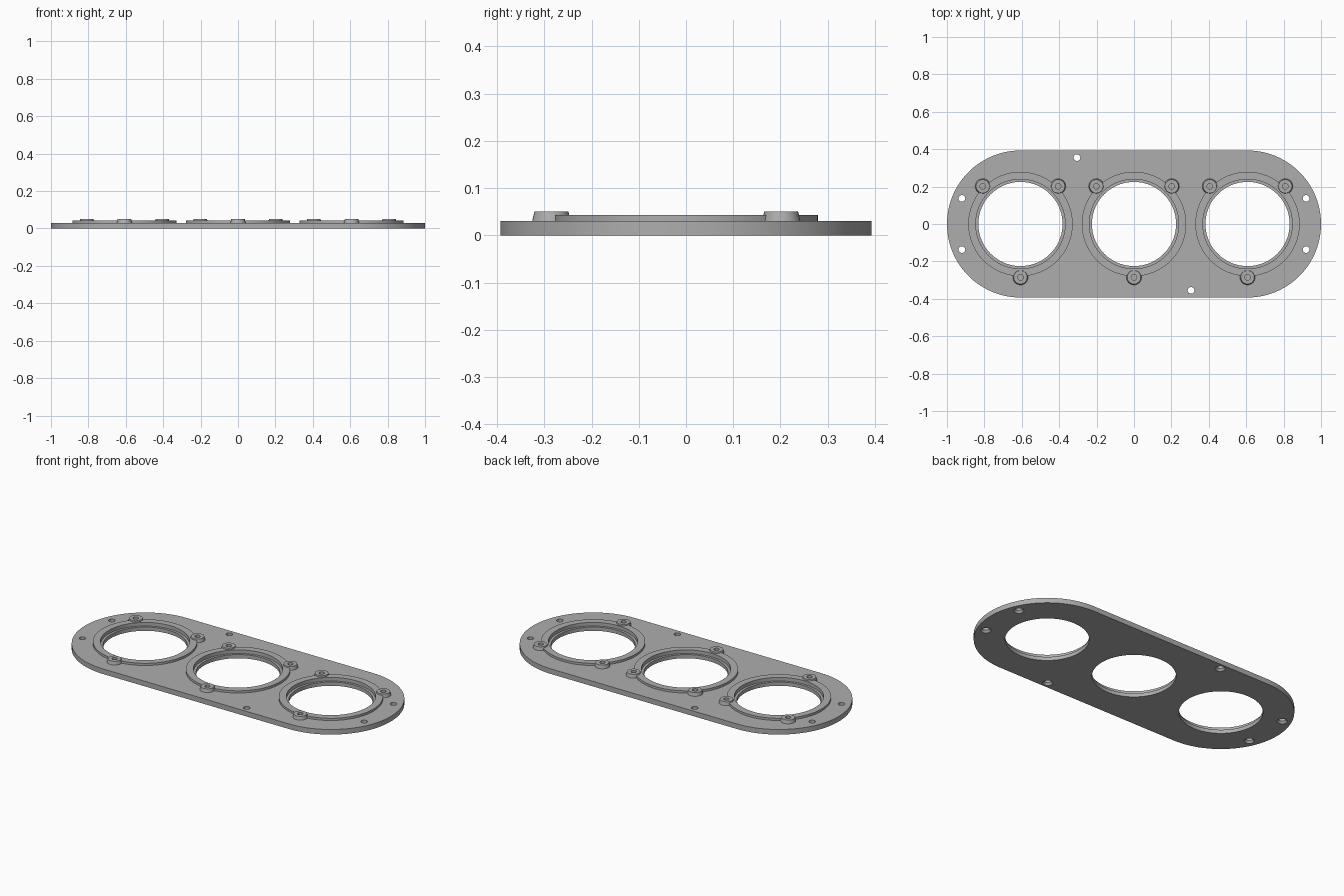
import bpy, bmesh
from math import pi, cos, sin, radians

cube = bpy.data.objects.get("Cube")
if cube:
    bpy.data.objects.remove(cube, do_unlink=True)

GREY = (0.42, 0.42, 0.42, 1)
mat = bpy.data.materials.new("light_grey_metal")
mat.use_nodes = True
mat.diffuse_color = GREY
mat.node_tree.nodes["Principled BSDF"].inputs["Base Color"].default_value = GREY

PITCH = 0.607      # spacing of the openings
END_R = 0.393      # rounded plate ends
PLATE_H = 0.03
RING_H = 0.043
BOSS_H = 0.05


def make_object(name, bm):
    bmesh.ops.recalc_face_normals(bm, faces=bm.faces[:])
    mesh = bpy.data.meshes.new(name)
    bm.to_mesh(mesh)
    bm.free()
    mesh.materials.append(mat)
    obj = bpy.data.objects.new(name, mesh)
    bpy.context.collection.objects.link(obj)
    return obj


def add_cone(bm, x, y, z0, z1, r0, r1, segments):
    """Closed cylinder or cone between two heights."""
    res = bmesh.ops.create_cone(bm, cap_ends=True, segments=segments,
                                radius1=r0, radius2=r1, depth=z1 - z0)
    bmesh.ops.translate(bm, verts=res["verts"], vec=(x, y, (z0 + z1) / 2))


def combine(target, name, operation, cones):
    """Join or cut the target with a set of cones, then drop the helper."""
    bm = bmesh.new()
    for cone in cones:
        add_cone(bm, *cone)
    helper = make_object(name, bm)
    helper.hide_render = True
    mod = target.modifiers.new(name, "BOOLEAN")
    mod.operation = operation
    mod.solver = "EXACT"
    mod.use_self = True
    mod.object = helper
    bpy.context.view_layer.objects.active = target
    bpy.ops.object.modifier_apply(modifier=name)
    bpy.data.objects.remove(helper, do_unlink=True)


# Base plate with rounded ends
bm = bmesh.new()
outline = []
for side, start in ((1, -pi / 2), (-1, pi / 2)):
    for i in range(49):
        a = start + pi * i / 48
        outline.append(bm.verts.new((side * PITCH + END_R * cos(a), END_R * sin(a), 0)))
base = bm.faces.new(outline)
top = bmesh.ops.extrude_face_region(bm, geom=[base])["geom"]
bmesh.ops.translate(bm, vec=(0, 0, PLATE_H),
                    verts=[v for v in top if isinstance(v, bmesh.types.BMVert)])
plate = make_object("mounting_plate", bm)

centres = [-PITCH, 0, PITCH]
bosses = [(cx + 0.285 * cos(radians(a)), 0.285 * sin(radians(a)))
          for cx in centres for a in (45, 135, 270)]
screws = [(-0.305, 0.355), (0.305, -0.355)]
screws += [(x, y) for x in (-0.92, 0.92) for y in (-0.137, 0.137)]

# Raised rings and tapered screw bosses
combine(plate, "rings", "UNION",
        [(x, 0, 0.01, RING_H, 0.279, 0.279, 96) for x in centres])
combine(plate, "bosses", "UNION",
        [(x, y, 0.02, BOSS_H, 0.043, 0.036, 32) for x, y in bosses])

# Openings with a stepped seat
combine(plate, "openings", "DIFFERENCE",
        [(x, 0, -0.1, 0.1, 0.225, 0.225, 96) for x in centres])
combine(plate, "seats", "DIFFERENCE",
        [(x, 0, 0.022, 0.1, 0.239, 0.239, 96) for x in centres])

# Blind boss holes, through holes and their countersinks underneath
combine(plate, "boss_holes", "DIFFERENCE",
        [(x, y, 0.015, 0.1, 0.015, 0.015, 24) for x, y in bosses])
combine(plate, "screw_holes", "DIFFERENCE",
        [(x, y, -0.1, 0.1, 0.018, 0.018, 24) for x, y in screws])
combine(plate, "countersinks", "DIFFERENCE",
        [(x, y, -0.01, 0.012, 0.036, 0.018, 24) for x, y in screws])

# Smooth curved walls, crisp edges
bpy.ops.object.select_all(action="DESELECT")
plate.select_set(True)
bpy.context.view_layer.objects.active = plate
bpy.ops.object.shade_smooth_by_angle(angle=radians(30))
